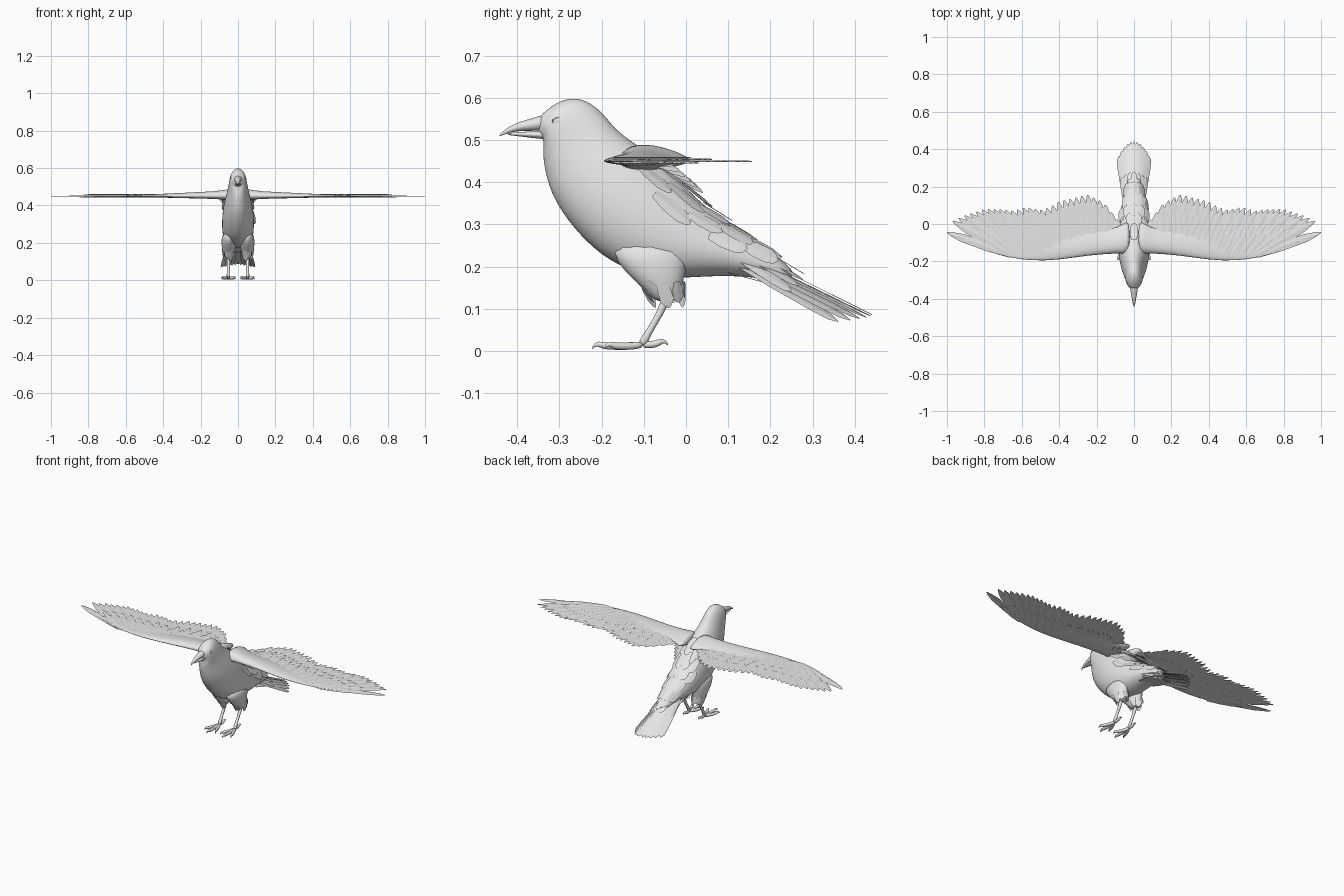
import bpy, bmesh
from math import sin, cos, pi
from mathutils import Vector as V

cube = bpy.data.objects.get("Cube")
if cube:
    bpy.data.objects.remove(cube)

grey = bpy.data.materials.new("plain_grey")
grey.use_nodes = True
grey.diffuse_color = (0.8, 0.8, 0.8, 1)
grey.node_tree.nodes["Principled BSDF"].inputs["Base Color"].default_value = (0.8, 0.8, 0.8, 1)


def finish(name, bm, smooth=True, subdiv=0, mirror=False):
    if smooth:
        bmesh.ops.recalc_face_normals(bm, faces=bm.faces)
    mesh = bpy.data.meshes.new(name)
    bm.to_mesh(mesh)
    bm.free()
    mesh.materials.append(grey)
    for p in mesh.polygons:
        p.use_smooth = smooth
    ob = bpy.data.objects.new(name, mesh)
    bpy.context.scene.collection.objects.link(ob)
    if subdiv:
        m = ob.modifiers.new("Smooth", 'SUBSURF')
        m.levels = m.render_levels = subdiv
    if mirror:
        ob.modifiers.new("Mirror", 'MIRROR')
    return ob


def loft(bm, rings):
    rows = [[bm.verts.new(p) for p in r] for r in rings]
    n = len(rows[0])
    for a, b in zip(rows, rows[1:]):
        for i in range(n):
            j = (i + 1) % n
            bm.faces.new((a[i], a[j], b[j], b[i]))
    bm.faces.new(rows[0])
    bm.faces.new(rows[-1][::-1])


def tube(bm, path, n=8):
    pts = [V(p[:3]) for p in path]
    rings = []
    for i, p in enumerate(pts):
        d = pts[min(i + 1, len(pts) - 1)] - pts[max(i - 1, 0)]
        q = d.to_track_quat('Z', 'Y')
        r = path[i][3]
        rings.append([p + q @ V((r * cos(2 * pi * k / n), r * sin(2 * pi * k / n), 0))
                      for k in range(n)])
    loft(bm, rings)


def feather(bm, root, tip, w, up=V((0, 0, 1)), blunt=0.6):
    # tented blade with a raised shaft
    root, tip = V(root), V(tip)
    d = tip - root
    side = d.cross(up).normalized()
    nor = side.cross(d).normalized()
    rows = []
    for t, k in ((0, .6), (.35, 1), (.75, 1), (.92, blunt), (1, .12)):
        c = root + d * t
        rows.append([bm.verts.new(c + side * w * k * s + nor * w * .08 * (1 - abs(s)))
                     for s in (-1, 0, 1)])
    for a, b in zip(rows, rows[1:]):
        for i in range(2):
            bm.faces.new((a[i], a[i + 1], b[i + 1], b[i]))


def lerp(table, x):
    for a, b in zip(table, table[1:]):
        if x <= b[0]:
            t = max(0, (x - a[0]) / (b[0] - a[0]))
            return a[1] + (b[1] - a[1]) * t
    return table[-1][1]


def oval(s, n=14):
    return [section(s, 2 * pi * k / n) for k in range(n)]


def section(s, a, scale=1.0):
    # point on an oval spanning a back point and a front point
    by, bz, fy, fz, w = s
    c, h = V((0, (by + fy) / 2, (bz + fz) / 2)), V((0, (by - fy) / 2, (bz - fz) / 2))
    return c + (h * cos(a) + V((w * sin(a), 0, 0))) * scale


# body and head: back y, z, front y, z, half width
BODY = [(-.352, .553, -.35, .512, .018), (-.325, .577, -.337, .503, .034),
        (-.29, .599, -.338, .482, .043), (-.245, .603, -.34, .455, .047),
        (-.197, .572, -.333, .41, .053), (-.16, .518, -.317, .362, .066),
        (-.085, .475, -.287, .312, .08), (-.02, .412, -.24, .256, .088),
        (.04, .352, -.165, .195, .088), (.09, .312, -.05, .167, .082),
        (.15, .27, .05, .177, .068), (.21, .23, .15, .177, .052),
        (.265, .185, .24, .16, .03)]
bm = bmesh.new()
loft(bm, [oval(s) for s in BODY])
finish("body", bm, subdiv=2)

# overlapping feathers along the back and rump
bm = bmesh.new()
for i in range(6, 11):
    for k in range(-2, 3):
        a = k * .42 + (.2 if i % 2 else 0)
        p, q = section(BODY[i], a, 1.0), section(BODY[i + 1], a, 1.07)
        mid = section(BODY[i], a, 0)
        feather(bm, p, q + (q - p) * .25, .022, (p - mid).normalized())
finish("back_feathers", bm, smooth=False)

# beak halves
bm = bmesh.new()
loft(bm, [oval(s, 10) for s in [(-.325, .567, -.325, .52, .026), (-.36, .553, -.36, .521, .019),
          (-.395, .544, -.395, .521, .013), (-.423, .53, -.42, .517, .008),
          (-.438, .517, -.434, .511, .004), (-.443, .51, -.441, .508, .001)]])
finish("upper_beak", bm, subdiv=1)
bm = bmesh.new()
loft(bm, [oval(s, 10) for s in [(-.325, .524, -.325, .499, .023), (-.36, .521, -.36, .504, .015),
          (-.40, .519, -.40, .509, .009), (-.425, .516, -.425, .512, .003)]])
finish("lower_beak", bm, subdiv=1)

# eyes with a lid ring
bm = bmesh.new()
bmesh.ops.create_uvsphere(bm, u_segments=14, v_segments=10, radius=.009)
bmesh.ops.translate(bm, verts=bm.verts, vec=(.034, -.305, .545))
finish("eyes", bm, mirror=True)
bm = bmesh.new()
ring = [V((.039, -.305 + .011 * cos(k * pi / 6), .545 + .008 * sin(k * pi / 6), .002)) for k in range(13)]
tube(bm, ring, 6)
finish("eyelids", bm, mirror=True)

# wing arm: x, leading y, trailing y, top z, bottom z
ARM = [(.02, -.165, .03, .505, .42), (.06, -.16, .0, .492, .426), (.12, -.16, -.03, .481, .432),
       (.25, -.17, -.03, .474, .436), (.4, -.194, -.06, .465, .44),
       (.55, -.2, -.09, .457, .445), (.68, -.178, -.12, .453, .448), (.8, -.132, -.1, .451, .449)]
bm = bmesh.new()
rings = []
for x, lead, trail, top, bot in ARM:
    r = []
    for k in range(14):
        a = 2 * pi * k / 14
        u = (1 - cos(a)) / 2
        h = sin(a) * (1 - .6 * u)
        z = .45 + h * ((top - .45) if h > 0 else (.45 - bot)) * 1.15
        r.append(V((x, lead + (trail - lead) * u, z)))
    rings.append(r)
loft(bm, rings)
finish("wing_arms", bm, subdiv=1, mirror=True)

# flight feathers and coverts
TRAIL = [(.05, -.01), (.1, .03), (.15, .1), (.2, .135), (.25, .157), (.3, .145), (.4, .12),
         (.45, .09), (.5, .075), (.58, .09), (.65, .07), (.72, .078), (.8, .08),
         (.86, .06), (.92, .04), (.97, .015), (1, -.045)]
ROOT_X = [(.05, .05), (.25, .21), (.5, .42), (.8, .6), (1, .66)]
ROOT_Y = [(.05, -.1), (.4, -.14), (.55, -.17), (.66, -.168)]


def wing_row(bm, count, reach, lift, w):
    for i in range(count):
        x = .06 + .94 * i / (count - 1)
        rx = lerp(ROOT_X, x)
        z = .448 + lift + .004 * (i % 2) / 2
        root = V((rx, lerp(ROOT_Y, rx), z))
        tip = V((x, lerp(TRAIL, x), z))
        feather(bm, root, root.lerp(tip, reach), w, blunt=.55)


bm = bmesh.new()
wing_row(bm, 31, 1, 0, .022)
finish("flight_feathers", bm, smooth=False, mirror=True)
bm = bmesh.new()
wing_row(bm, 29, .66, .005, .018)
wing_row(bm, 27, .48, .009, .016)
wing_row(bm, 29, .55, -.004, .018)
# leading edge of the wing tip
feather(bm, (.6, -.175, .45), (.99, -.052, .45), .018)
feather(bm, (.56, -.18, .451), (.9, -.088, .451), .016)
finish("wing_coverts", bm, smooth=False, mirror=True)

# shoulder feathers lying from the wing root along the flank
bm = bmesh.new()
for i in range(6):
    feather(bm, (.045 + .006 * i, -.1, .478 - .006 * i),
            (.052 + .009 * i, .04 - .014 * i, .375 + .013 * i), .016, V((.6, .3, 1)))
finish("shoulder_feathers", bm, smooth=False, mirror=True)

# tail fan, with shorter coverts over its base
bm = bmesh.new()
for i in range(-5, 6):
    s = i / 5
    feather(bm, (s * .045, .13, .24 - .04 * abs(s)),
            (s * .083, .44 - .08 * s * s, .086 - .016 * abs(s)), .017, V((s * .6, .4, 1)), .85)
for i in range(-3, 4):
    s = i / 3
    feather(bm, (s * .04, .1, .29 - .05 * abs(s)),
            (s * .066, .28 - .03 * s * s, .182 - .04 * abs(s)), .018, V((s * .8, .4, 1)), .8)
    feather(bm, (s * .04, .1, .185), (s * .05, .25, .145), .016)
finish("tail_feathers", bm, smooth=False)

# thighs: centre x, y, z and radii
bm = bmesh.new()
THIGH = [(.045, -.085, .26, .04, .1), (.048, -.08, .21, .043, .088), (.05, -.066, .17, .038, .062),
         (.051, -.052, .14, .029, .043), (.051, -.046, .115, .018, .025)]
loft(bm, [[V((x + rx * cos(k * pi / 6), y + ry * sin(k * pi / 6), z)) for k in range(12)]
          for x, y, z, rx, ry in THIGH])
finish("thighs", bm, subdiv=1, mirror=True)

# ragged tufts round the thigh hems
bm = bmesh.new()
for k in range(9):
    a = 2 * pi * k / 9
    out = V((cos(a), sin(a), 0))
    feather(bm, V((.05, -.058, .165)) + V((out.x * .036, out.y * .055, 0)),
            V((.051, -.04, .103 + .012 * (k % 3))) + V((out.x * .021, out.y * .037, 0)),
            .016, out, .5)
finish("thigh_tufts", bm, smooth=False, mirror=True)

# shanks, toes and claws
bm = bmesh.new()
tube(bm, [(.051, -.045, .13, .013), (.051, -.06, .092, .009), (.051, -.085, .05, .008),
          (.051, -.097, .03, .011), (.051, -.105, .013, .011)])
for dx, length in ((-.036, .092), (.0, .122), (.036, .092)):
    path = [(0, .0, .016, .01), (.35, 0, .011, .009), (.55, 0, .012, .01), (.78, 0, .012, .009),
            (.88, 0, .018, .007), (.97, 0, .013, .004), (1, 0, .004, .001)]
    tube(bm, [(.051 + dx * t, -.1 - length * t, z, r) for t, _, z, r in path])
tube(bm, [(.051, -.105, .016, .01), (.05, -.08, .014, .009), (.05, -.065, .02, .009),
          (.05, -.055, .024, .006), (.05, -.047, .021, .004), (.05, -.043, .014, .001)])
finish("legs_and_feet", bm, subdiv=1, mirror=True)
